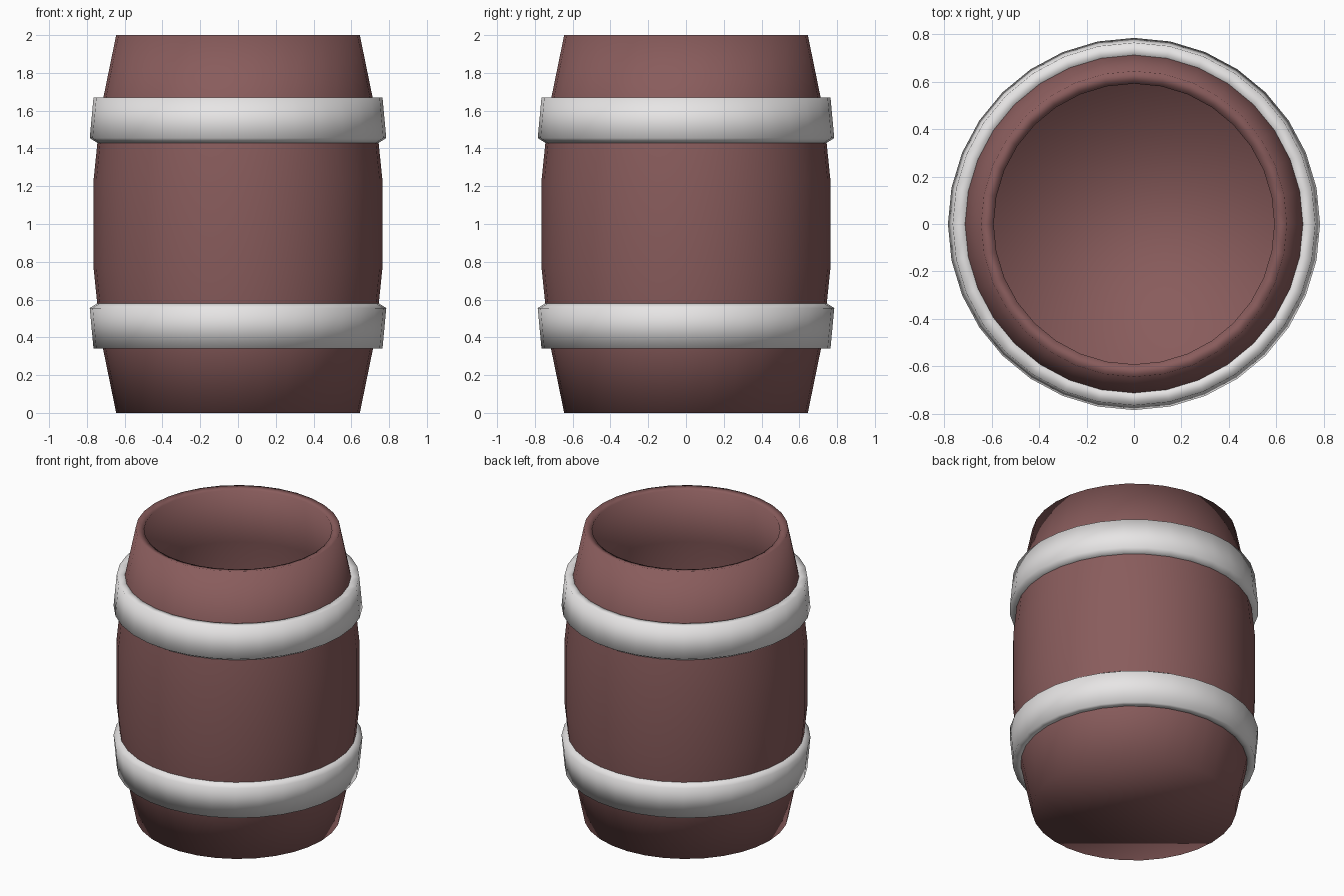
import bpy, bmesh, math

if "Cube" in bpy.data.objects:
    bpy.data.objects.remove(bpy.data.objects["Cube"])

SIDES = 32


def material(name, rgb):
    m = bpy.data.materials.new(name)
    m.diffuse_color = (*rgb, 1)
    m.use_nodes = True
    m.node_tree.nodes["Principled BSDF"].inputs["Base Color"].default_value = m.diffuse_color
    return m


def lathe(name, profile, mat, closed=False):
    """Spin a list of (radius, z) points round z; open profiles get end caps."""
    bm = bmesh.new()
    rings = []
    for r, z in profile:
        rings.append([bm.verts.new((r * math.cos(2 * math.pi * i / SIDES),
                                    r * math.sin(2 * math.pi * i / SIDES), z))
                      for i in range(SIDES)])
    pairs = list(zip(rings, rings[1:]))
    if closed:
        pairs.append((rings[-1], rings[0]))
    for a, b in pairs:
        for i in range(SIDES):
            j = (i + 1) % SIDES
            bm.faces.new((a[i], a[j], b[j], b[i]))
    if not closed:
        bm.faces.new(rings[0][::-1])
        bm.faces.new(rings[-1])
    bmesh.ops.recalc_face_normals(bm, faces=bm.faces)
    for f in bm.faces:
        f.smooth = True
    me = bpy.data.meshes.new(name)
    bm.to_mesh(me)
    bm.free()
    me.materials.append(mat)
    ob = bpy.data.objects.new(name, me)
    bpy.context.collection.objects.link(ob)
    return ob


wood = material("reddish_brown_wood", (0.25, 0.107, 0.107))
metal = material("pale_grey_metal", (0.8, 0.785, 0.785))

# Hollow barrel body: outer wall up, over the rim, inner wall down to the floor
outer = [(0.645, 0), (0.727, 0.40), (0.765, 0.77),
         (0.765, 1.23), (0.727, 1.60), (0.645, 2.0)]
inner = [(0.592, 1.99), (0.676, 1.59), (0.715, 1.23),
         (0.715, 0.77), (0.676, 0.41), (0.604, 0.05)]
lathe("barrel_body", outer + inner, wood)

# Two hoops, mirrored about the middle height
hoop = [(0.70, 1.67), (0.765, 1.67), (0.785, 1.455), (0.745, 1.43), (0.73, 1.43)]
lathe("upper_hoop", hoop, metal, closed=True)
lathe("lower_hoop", [(r, 2.01 - z) for r, z in hoop], metal, closed=True)
